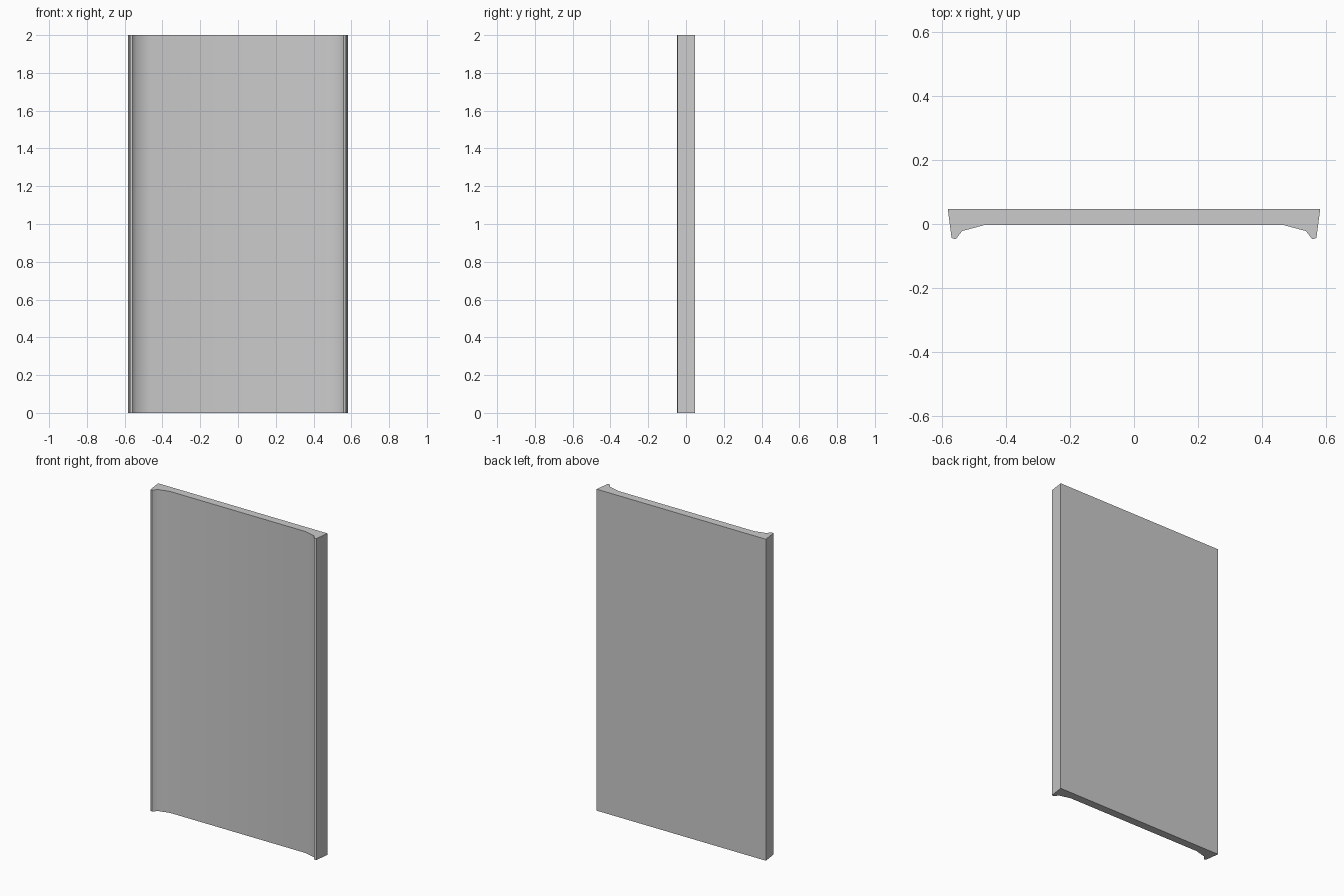
import bpy, bmesh, math

if "Cube" in bpy.data.objects:
    bpy.data.objects.remove(bpy.data.objects["Cube"])

# Right half of the panel's cross-section, from front centre round to back
half = [(0.467, -0.003), (0.538, -0.022), (0.558, -0.0475),
        (0.571, -0.044), (0.583, 0.0475)]
profile = half + [(-x, y) for x, y in reversed(half)]
HEIGHT = 2.0

# Extrude the cross-section upright
bm = bmesh.new()
base = bm.faces.new([bm.verts.new((x, y, 0)) for x, y in profile])
ext = bmesh.ops.extrude_face_region(bm, geom=[base], use_keep_orig=True)
top = [v for v in ext["geom"] if isinstance(v, bmesh.types.BMVert)]
bmesh.ops.translate(bm, verts=top, vec=(0, 0, HEIGHT))
bmesh.ops.recalc_face_normals(bm, faces=bm.faces)

mesh = bpy.data.meshes.new("wall_panel")
bm.to_mesh(mesh)
bm.free()
panel = bpy.data.objects.new("wall_panel", mesh)
bpy.context.collection.objects.link(panel)

# Smooth the shallow front curve, keep the rims sharp
bpy.context.view_layer.objects.active = panel
panel.select_set(True)
bpy.ops.object.shade_smooth_by_angle(angle=math.radians(40))
